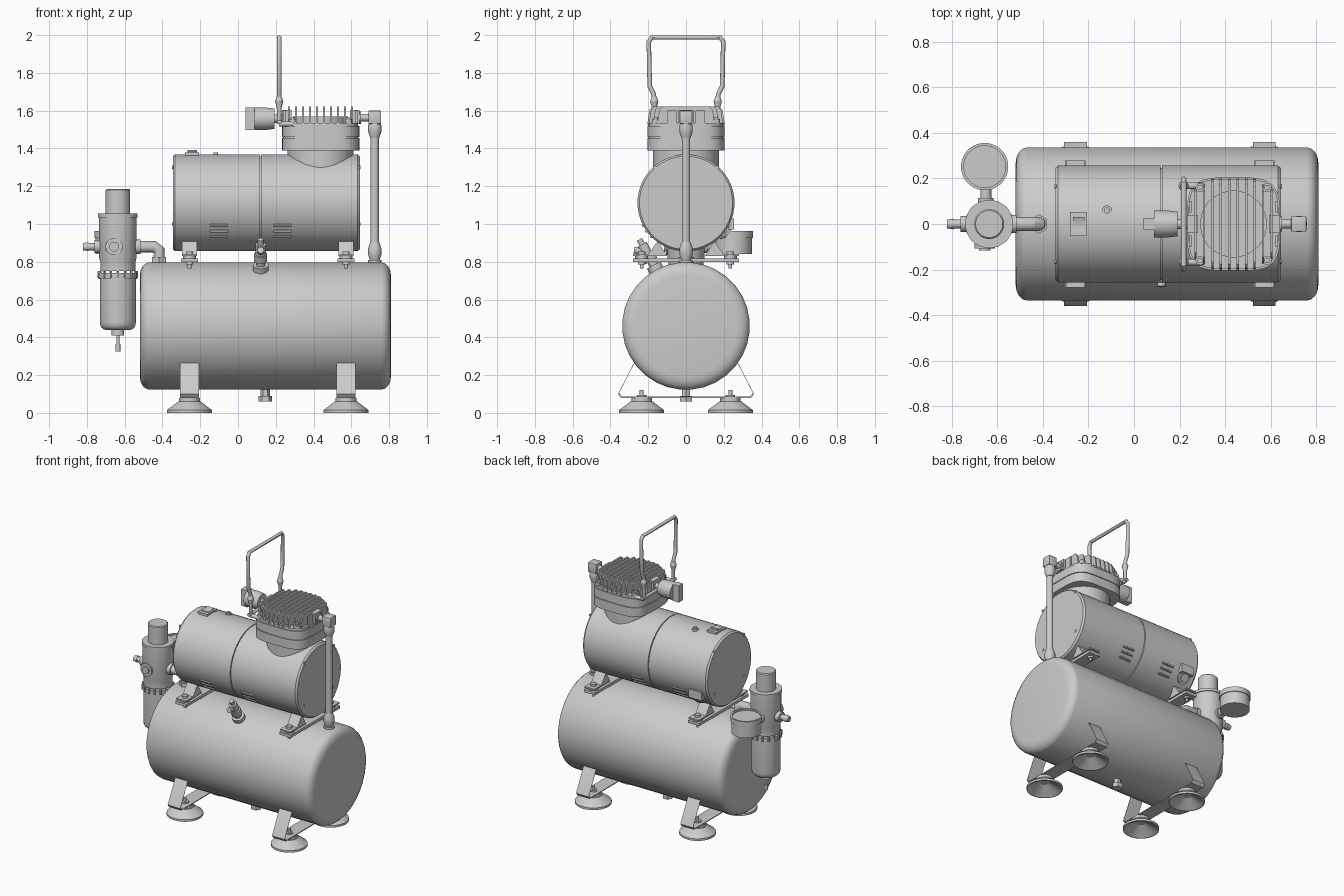
import bpy, bmesh
from math import sin, cos, pi, radians, sqrt
from mathutils import Vector

cube = bpy.data.objects.get("Cube")
if cube:
    bpy.data.objects.remove(cube, do_unlink=True)

grey = (0.6, 0.6, 0.6, 1)
metal = bpy.data.materials.new("plain grey")
metal.use_nodes = True
metal.diffuse_color = grey
metal.node_tree.nodes["Principled BSDF"].inputs["Base Color"].default_value = grey

right, left = Vector((-1, 0, 0)), Vector((1, 0, 0))
front, back = Vector((0, -1, 0)), Vector((0, 1, 0))
down, up = Vector((0, 0, -1)), Vector((0, 0, 1))


def finish(name, bm):
    """Turn the finished bmesh into a shaded, coloured object."""
    bmesh.ops.recalc_face_normals(bm, faces=bm.faces)
    mesh = bpy.data.meshes.new(name)
    bm.to_mesh(mesh)
    bm.free()
    part = bpy.data.objects.new(name, mesh)
    bpy.context.collection.objects.link(part)
    mesh.materials.append(metal)
    bpy.ops.object.select_all(action='DESELECT')
    part.select_set(True)
    bpy.context.view_layer.objects.active = part
    bpy.ops.object.shade_smooth_by_angle(angle=radians(32))
    return part


def bridge(bm, rings):
    """Skin a row of equal closed rings and cap both ends."""
    for low, high in zip(rings, rings[1:]):
        for i in range(len(low)):
            bm.faces.new((low[i - 1], low[i], high[i], high[i - 1]))
    bm.faces.new(rings[0])
    bm.faces.new(rings[-1])


def turned(name, start, direction, *sections, sides=24):
    """Lathe a stack of sections, each (length, radius) or (length, radius, end radius)."""
    bm = bmesh.new()
    direction = direction.normalized()
    turn = up.rotation_difference(direction)
    rings, here = [], Vector(start)
    for length, *radii in sections:
        for radius, centre in ((radii[0], here), (radii[-1], here + direction * length)):
            angles = [2 * pi * (i + 0.5) / sides for i in range(sides)]
            rings.append([bm.verts.new(centre + turn @ Vector((cos(a), sin(a), 0)) * radius) for a in angles])
        here = here + direction * length
    bridge(bm, rings)
    bmesh.ops.remove_doubles(bm, verts=bm.verts, dist=1e-5)
    return finish(name, bm)


def rod(name, start, end, radius, sides=12):
    span = Vector(end) - Vector(start)
    return turned(name, start, span, (span.length, radius), sides=sides)


def prism(name, outline, low, high, along_x=False):
    """Extrude an (x, y) outline up z, or a (y, z) outline along x."""
    bm = bmesh.new()
    order = (lambda u, v, w: (w, u, v)) if along_x else (lambda u, v, w: (u, v, w))
    bridge(bm, [[bm.verts.new(order(u, v, w)) for u, v in outline] for w in (low, high)])
    return finish(name, bm)


def block(name, centre, size, bevel=0):
    """A box, with its edges cut when a bevel is given."""
    bm = bmesh.new()
    bmesh.ops.create_cube(bm, size=1)
    bmesh.ops.scale(bm, vec=size, verts=bm.verts)
    bmesh.ops.translate(bm, vec=centre, verts=bm.verts)
    if bevel:
        bmesh.ops.bevel(bm, geom=bm.edges, offset=bevel, segments=2, affect='EDGES', profile=0.5)
    return finish(name, bm)


def tube(name, path, radius):
    curve = bpy.data.curves.new(name, 'CURVE')
    curve.dimensions = '3D'
    curve.bevel_depth, curve.use_fill_caps = radius, True
    line = curve.splines.new('POLY')
    line.points.add(len(path) - 1)
    for point, place in zip(line.points, path):
        point.co = (*place, 1)
    helper = bpy.data.objects.new(name, curve)
    bpy.context.collection.objects.link(helper)
    bm = bmesh.new()
    bm.from_mesh(helper.to_mesh())
    bpy.data.objects.remove(helper, do_unlink=True)
    return finish(name, bm)


def both_sides(outline):
    """Complete an outline by mirroring it across its first coordinate."""
    return outline + [(-u, v) for u, v in reversed(outline)]


def dome(radius, corner, depth, steps=4):
    """Sections that round a cylinder off from a smaller flat end."""
    turns = [pi / 2 * i / steps for i in range(steps + 1)]
    return [(depth * (cos(a) - cos(b)), radius - corner + corner * sin(a), radius - corner + corner * sin(b))
            for a, b in zip(turns, turns[1:])]


def flip(sections):
    return [(length, *reversed(radii)) for length, *radii in reversed(sections)]


# Air tank with dished ends, and its drain plug
tank_r, tank_z = 0.338, 0.46
tank_top = tank_z + tank_r
tank_end = dome(tank_r, 0.07, 0.05)
turned("air_tank", (-0.52, 0, tank_z), left, *tank_end, (1.23, tank_r), *flip(tank_end), sides=32)
turned("tank_drain", (0.145, 0, 0.13), down, (0.04, 0.025), (0.03, 0.036), sides=6)

# Bent strap legs, suction feet and motor mounts
motor_r, motor_z = 0.257, 1.112
sheet = 0.006
for end, x in (("right", -0.257), ("left", 0.572)):
    outer = [(0.278, 0.26), (0.36, 0.1), (0.345, 0.08)]
    inner = [(y - sheet, z + sheet) for y, z in outer]
    strap = both_sides(outer) + list(reversed(both_sides(inner)))
    prism(f"{end}_strap_leg", strap, x - 0.05, x + 0.05, along_x=True)
    block(f"{end}_mount_plate", (x, 0, tank_top + 0.01), (0.09, 0.56, 0.02))
    for side, s in (("front", -1), ("back", 1)):
        y = s * 0.235
        turned(f"{side}_{end}_suction_foot", (x, y, 0.05), down, (0.05, 0.03, 0.11), (0, 0.12),
               (-0.015, 0.12), (-0.045, 0.12, 0.06), (-0.02, 0.055), (-0.015, 0.025), (-0.025, 0.01))
        turned(f"{side}_{end}_mount_bolt", (x, y, 0.765), up, (0.02, 0.01), (0.02, 0.02), (0.025, 0.035),
               (0.01, 0.01), (0.015, 0.02), sides=12)
        gusset = [(0.28, 0.83), (0.28, 0.84), (0.2, 0.84), (0.15, 0.91), (0.1, 0.83)]
        prism(f"{side}_{end}_motor_foot", [(s * v, z) for v, z in gusset], x - 0.04, x + 0.04, along_x=True)

# Motor housing with a seam groove, louvres, screws and a cable gland
lip = (0.012, motor_r - 0.01, motor_r)
turned("motor_housing", (-0.345, 0, motor_z), left, lip, (0.45, motor_r), (0.006, motor_r - 0.01),
       (0.51, motor_r), *flip([lip]), sides=40)
for s in (-1, 1):
    for x in (-0.1, 0.235):
        for row in range(3):
            drop = 0.12 + 0.03 * row
            place = Vector((x, s * sqrt(motor_r ** 2 - drop ** 2), motor_z - drop))
            rod("vent_louvre", place + right * 0.047, place + left * 0.047, 0.008, sides=8)
    for x in (-0.345, 0.645):
        for z in (1, 1.3):
            turned("end_cap_screw", (x - 0.004, s * 0.165, z), left, (0.008, 0.01), sides=8)
turned("cable_gland", (-0.25, 0.2, 0.965), back * 4 + down * 3, (0.02, 0.045), (0.01, 0.03), sides=16)
block("side_plate", (-0.25, 0.24, 1), (0.1, 0.03, 0.06))

# Power switch and reset button
motor_top = motor_z + motor_r
block("switch_base", (-0.243, 0, motor_top), (0.075, 0.107, 0.02))
rocker = [(-0.03, motor_top), (0.03, motor_top), (0.03, 1.392), (0, 1.38), (-0.03, 1.384)]
prism("switch_rocker", rocker, -0.268, -0.217, along_x=True)
turned("reset_button", (-0.118, 0.06, motor_top - 0.03), up, (0.03, 0.022), (0.01, 0.013))

# Pump head: neck, two stacked flanges and a finned cap
head = Vector((0.437, 0, 0))


def head_plate(name, half, low, high):
    """A plate with bulged sides and rounded corners."""
    outline = []
    for i in range(40):
        a = 2 * pi * i / 40
        reach = half / (abs(cos(a)) ** 4 + abs(sin(a)) ** 4) ** 0.25
        outline.append((head.x + reach * cos(a), reach * sin(a)))
    prism(name, outline, low, high)


turned("pump_neck", head + up * 1.25, up, (0.15, 0.175), sides=32)
head_plate("lower_flange", 0.205, 1.39, 1.455)
head_plate("flange_gasket", 0.198, 1.455, 1.46)
head_plate("upper_flange", 0.205, 1.46, 1.52)
head_plate("cap_floor", 0.198, 1.52, 1.536)
turned("cap_drum", head + up * 1.53, up, (0.04, 0.147), sides=32)
for i in range(10):
    offset = (i - 4.5) * 0.037
    half = 0.205 - 0.6 * max(0, abs(offset) - 0.08)
    fin = both_sides([(half, 1.525), (half - 0.012, 1.605), (half - 0.03, 1.622)])
    prism("cooling_fin", fin, head.x + offset - 0.005, head.x + offset + 0.005, along_x=True)
for sx in (-1, 1):
    block("port_block", head + Vector((sx * 0.18, 0, 1.567)), (0.05, 0.08, 0.075))
    for sy in (-1, 1):
        block("short_side_fin", head + Vector((sx * 0.19, sy * 0.075, 1.56)), (0.012, 0.05, 0.08))
        turned("head_bolt", head + Vector((sx * 0.147, sy * 0.16, 1.53)), up, (0.025, 0.02), (0.01, 0.012), sides=12)

# Intake filter
intake = Vector((0.04, 0, 1.557))
block("intake_grip", intake + left * 0.025, (0.05, 0.05, 0.118))
turned("intake_filter", intake + left * 0.047, left, (0.06, 0.06), (0.045, 0.06, 0.054), (0.09, 0.022))

# Carry handle with pivot posts
handle_x, post_y = 0.218, 0.168
half_handle = [(post_y, 1.66), (0.172, 1.69), (0.192, 1.73), (0.197, 1.965), (0.18, 1.988)]
tube("carry_handle", [(handle_x, y, z) for y, z in both_sides(half_handle)], 0.0125)
for s in (-1, 1):
    foot = Vector((handle_x, s * post_y, 1.53))
    turned("handle_post", foot, up, (0.08, 0.012), (0.04, 0.012, 0.022), (0.025, 0.022, 0.013))
    rod("handle_pin", foot, foot + left * 0.09, 0.014)
rod("handle_cross_bar", (handle_x, -0.19, 1.54), (handle_x, 0.19, 1.54), 0.012)

# Delivery pipe from head to tank
pipe = Vector((0.724, 0, 0))
turned("outlet_fitting", (0.6, 0, 1.563), left, (0.05, 0.034), (0.05, 0.02), sides=12)
block("pipe_elbow", pipe + up * 1.565, (0.067, 0.067, 0.07), bevel=0.005)
union = [(0.03, 0.026, 0.036), (0.03, 0.036), (0.035, 0.036, 0.024)]
turned("delivery_pipe", pipe + up * 0.79, up, (0.02, 0.036), *union, (0.55, 0.022), *flip(union))

# Safety valve leaning out of the tank
valve, lean = Vector((0.12, -0.157, 0.757)), front + up * 1.8
turned("safety_valve", valve - lean * 0.01, lean, (0.05, 0.042), (0.025, 0.024), (0.04, 0.036),
       (0.06, 0.028), (0.03, 0.016), sides=12)
rod("valve_outlet", valve + up * 0.09 + front * 0.03, valve + up * 0.105 + front * 0.118, 0.018)

# Filter regulator, stacked from its drain tip to its knob
port = Vector((-0.636, 0, 0.88))
turned("regulator_drain", port + down * 0.555, up, (0.04, 0.013), (0.045, 0.008), (0.035, 0.034))
turned("regulator_bowl", port + down * 0.44, up, *dome(0.096, 0.03, 0.04), (0.23, 0.096), (0.03, 0.103))
turned("regulator_body", port + down * 0.13, up, (0.05, 0.094), (0.02, 0.094, 0.1), (0.215, 0.1), (0.02, 0.106))
turned("regulator_knob", port + up * 0.175, up, (0.125, 0.066), (0.006, 0.066, 0.06))
for i in range(16):
    a = pi * i / 8
    rib = port + Vector((cos(a), sin(a), 0)) * 0.1 + down * 0.165
    rod("bowl_rib", rib, rib + up * 0.035, 0.008, sides=6)
turned("front_port", port + right * 0.02, front, (0.107, 0.045), (0.01, 0.026))
turned("outlet_nipple", port, right, (0.125, 0.036), (0.03, 0.02), (0.03, 0.024, 0.02), sides=12)

# Tank elbow feeding the regulator
elbow_x = -0.418
turned("inlet_nut", port, left, (0.12, 0.04), (0.02, 0.03), sides=12)
bend = [port + left * 0.1, port + left * 0.19, Vector((elbow_x, 0, 0.86)), Vector((elbow_x, 0, 0.78))]
tube("inlet_elbow", bend, 0.031)
turned("elbow_nut", (elbow_x, 0, 0.785), up, (0.04, 0.042), sides=6)

# Pressure gauge behind the regulator, with a sunken face
turned("pressure_gauge", port + Vector((-0.02, 0.252, -0.038)), up, (0.085, 0.098), (0.035, 0.104),
       (-0.01, 0.092), sides=32)
turned("gauge_stem", port + right * 0.015, back, (0.115, 0.036), (0.055, 0.025), sides=12)
